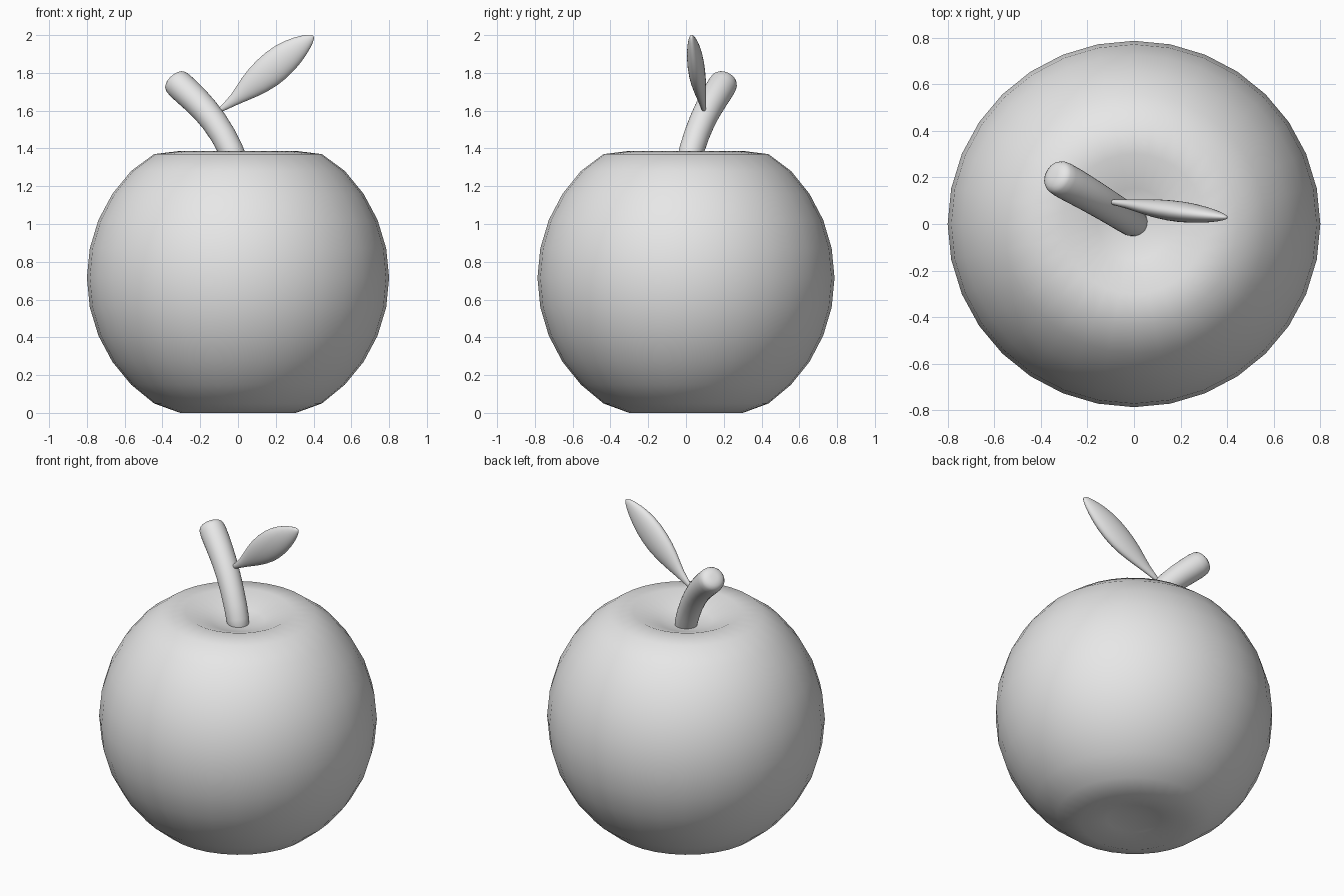
import bpy
import bmesh
import math
from mathutils import Vector

cube = bpy.data.objects.get("Cube")
if cube:
    bpy.data.objects.remove(cube, do_unlink=True)

# One plain grey for the whole model
grey = bpy.data.materials.new("plain_grey")
grey.use_nodes = True
grey.diffuse_color = (0.8, 0.8, 0.8, 1)
grey.node_tree.nodes["Principled BSDF"].inputs["Base Color"].default_value = (0.8, 0.8, 0.8, 1)


def finish(name, bm, subdivide=0):
    """Turn a bmesh into a smooth-shaded object."""
    bmesh.ops.recalc_face_normals(bm, faces=bm.faces[:])
    for face in bm.faces:
        face.smooth = True
    mesh = bpy.data.meshes.new(name)
    bm.to_mesh(mesh)
    bm.free()
    mesh.materials.append(grey)
    obj = bpy.data.objects.new(name, mesh)
    bpy.context.collection.objects.link(obj)
    if subdivide:
        mod = obj.modifiers.new("Smooth", 'SUBSURF')
        mod.levels = mod.render_levels = subdivide
    return obj


def sweep(name, stations, sides=16):
    """Loft ellipses along a path; each station is (centre, half width, half depth)."""
    bm = bmesh.new()
    centres = [Vector(s[0]) for s in stations]
    rings = []
    for i, (c, (_, w, d)) in enumerate(zip(centres, stations)):
        ahead = centres[min(i + 1, len(centres) - 1)]
        behind = centres[max(i - 1, 0)]
        t = (ahead - behind).normalized()
        u = t.cross(Vector((0, 1, 0))).normalized()
        v = u.cross(t)
        angles = [math.tau * k / sides for k in range(sides)]
        rings.append([bm.verts.new(c + u * w * math.cos(a) + v * d * math.sin(a)) for a in angles])
    for r0, r1 in zip(rings, rings[1:]):
        for k in range(sides):
            n = (k + 1) % sides
            bm.faces.new((r0[k], r0[n], r1[n], r1[k]))
    # Close both ends with a fan
    for ring in (rings[0], rings[-1]):
        mid = bm.verts.new(sum((p.co for p in ring), Vector()) / sides)
        for k in range(sides):
            bm.faces.new((ring[k], ring[(k + 1) % sides], mid))
    return finish(name, bm, subdivide=1)


# Fruit body: a sphere with the rings round each pole pushed inwards
RINGS = 16
RADIUS = 0.8
MIDDLE = 0.715
top_heights = [1.295, 1.325, 1.387, 1.37]
bottom_heights = [0.05, 0.03, 0.0, 0.05]
bm = bmesh.new()
bmesh.ops.create_uvsphere(bm, u_segments=32, v_segments=RINGS, radius=RADIUS)
for vert in bm.verts:
    polar = math.acos(max(-1, min(1, vert.co.z / RADIUS)))
    ring = round(polar / math.pi * RINGS)
    vert.co.z += MIDDLE
    vert.co.y *= 0.983
    if ring < len(top_heights):
        vert.co.z = top_heights[ring]
    elif RINGS - ring < len(bottom_heights):
        vert.co.z = bottom_heights[RINGS - ring]
finish("fruit_body", bm)

# Stem: leaning, slightly thicker towards its domed end
stem_path = [
    ((0.012, 0.0, 1.25), 0.068),
    ((-0.03, 0.025, 1.39), 0.068),
    ((-0.125, 0.085, 1.55), 0.071),
    ((-0.22, 0.142, 1.655), 0.076),
    ((-0.318, 0.197, 1.742), 0.081),
    ((-0.338, 0.208, 1.764), 0.07),
    ((-0.347, 0.213, 1.774), 0.035),
]
sweep("stem", [(c, r, r) for c, r in stem_path])

# Leaf: a plump blade growing from the stem
sweep("leaf", [
    ((-0.1, 0.095, 1.6), 0.014, 0.012),
    ((-0.02, 0.085, 1.655), 0.028, 0.02),
    ((0.06, 0.072, 1.725), 0.068, 0.036),
    ((0.155, 0.058, 1.8), 0.092, 0.047),
    ((0.25, 0.046, 1.882), 0.088, 0.044),
    ((0.332, 0.036, 1.945), 0.058, 0.03),
    ((0.384, 0.03, 1.983), 0.026, 0.015),
    ((0.399, 0.028, 1.994), 0.008, 0.006),
])
